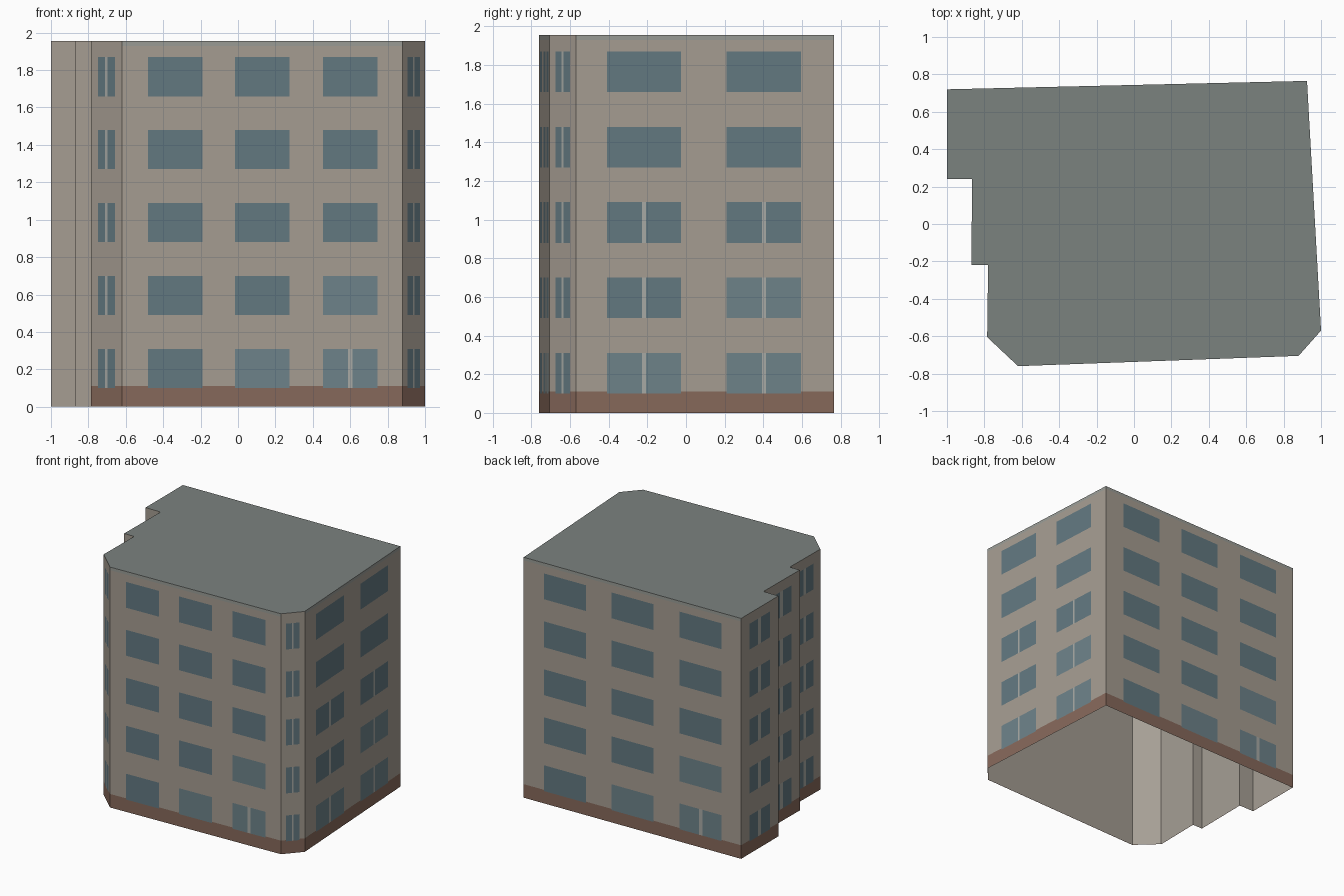
import bpy, bmesh
from mathutils import Vector

if "Cube" in bpy.data.objects:
    bpy.data.objects.remove(bpy.data.objects["Cube"])

H = 1.955          # building height
PLINTH = 0.11      # top of the brick base
TRIM = 1.93        # underside of the parapet band
ROWS = [(0.10 + 0.39 * i, 0.31 + 0.39 * i) for i in range(5)]

# Window columns as fractions of the wall length
LONG = [(0.093, 0.287), (0.403, 0.597), (0.717, 0.91)]
SIDE = [(0.12, 0.408), (0.584, 0.873)]
NARROW = [(0.22, 0.77)]

# Footprint, counter-clockwise: start corner, windows of the wall that follows
PLAN = [((-1.0, 0.72), NARROW), ((-1.0, 0.24), None),
        ((-0.865, 0.24), NARROW), ((-0.87, -0.22), None),
        ((-0.78, -0.22), NARROW), ((-0.785, -0.605), NARROW),
        ((-0.62, -0.76), LONG), ((0.88, -0.705), NARROW),
        ((1.0, -0.57), SIDE), ((0.925, 0.765), LONG)]

COLOURS = {"walls": "A69D92", "plinth": "87695B", "parapet_band": "9A9C96",
           "windows": "637981", "light_windows": "6E838A",
           "window_mullions": "A9ABA6", "roof": "7B827F", "inner_lining": "A69F95"}
parts = {name: bmesh.new() for name in COLOURS}


def face(part, points):
    bm = parts[part]
    bm.faces.new([bm.verts.new(p) for p in points])


def has_mullion(cols, col, row):
    if cols is NARROW:
        return True
    return row <= 2 if cols is SIDE else (row == 0 and col == 2)


def cell_part(cols, u, z):
    """Which part covers the wall cell whose centre is (u, z)."""
    if cols is None:
        return "walls"
    for row, (z0, z1) in enumerate(ROWS):
        for col, (u0, u1) in enumerate(cols):
            if z0 < z < z1 and u0 < u < u1:
                gap = 0.04 if cols is NARROW else 0.008
                if has_mullion(cols, col, row) and abs(u - (u0 + u1) / 2) < gap:
                    return "window_mullions"
                light = cols is not NARROW and row + len(cols) - 1 - col <= 1
                return "light_windows" if light else "windows"
    if z < PLINTH:
        return "plinth"
    return "parapet_band" if z > TRIM and cols is not NARROW else "walls"


def wall(a, b, cols):
    """One flat facade split into cells along window edges."""
    us, zs = {0, 1}, {0, H}
    if cols:
        gap = 0.04 if cols is NARROW else 0.008
        for u0, u1 in cols:
            m = (u0 + u1) / 2
            us |= {u0, m - gap, m + gap, u1}
        zs |= {PLINTH, TRIM} | {z for r in ROWS for z in r}
    us, zs = sorted(us), sorted(zs)
    for u0, u1 in zip(us, us[1:]):
        p, q = a.lerp(b, u0), a.lerp(b, u1)
        for z0, z1 in zip(zs, zs[1:]):
            face(cell_part(cols, (u0 + u1) / 2, (z0 + z1) / 2),
                 [(*p, z0), (*q, z0), (*q, z1), (*p, z1)])


corners = [Vector(p) for p, _ in PLAN]
n = len(corners)

# Facades
for i, (_, cols) in enumerate(PLAN):
    wall(corners[i], corners[(i + 1) % n], cols)

# Flat roof
face("roof", [(*c, H) for c in corners])


# Plain lining just inside the walls, open at the bottom
def inward(i):
    d = (corners[(i + 1) % n] - corners[i % n]).normalized()
    return Vector((-d.y, d.x))


inner = []
for i, c in enumerate(corners):
    n1, n2 = inward((i - 1) % n), inward(i)
    inner.append(c + 0.004 * (n1 + n2) / (1 + n1.dot(n2)))
for i in range(n):
    p, q = inner[i], inner[(i + 1) % n]
    face("inner_lining", [(*q, 0), (*p, 0), (*p, H - 0.004), (*q, H - 0.004)])


def linear(hexa):
    s = [int(hexa[i:i + 2], 16) / 255 for i in (0, 2, 4)]
    return [((c + 0.055) / 1.055) ** 2.4 for c in s] + [1]


# Turn every part into a coloured object
for name, bm in parts.items():
    bmesh.ops.remove_doubles(bm, verts=bm.verts, dist=1e-5)
    mesh = bpy.data.meshes.new(name)
    bm.to_mesh(mesh)
    bm.free()
    mat = bpy.data.materials.new(name)
    mat.diffuse_color = linear(COLOURS[name])
    mat.use_nodes = True
    mat.node_tree.nodes["Principled BSDF"].inputs["Base Color"].default_value = mat.diffuse_color
    mesh.materials.append(mat)
    bpy.context.collection.objects.link(bpy.data.objects.new(name, mesh))
